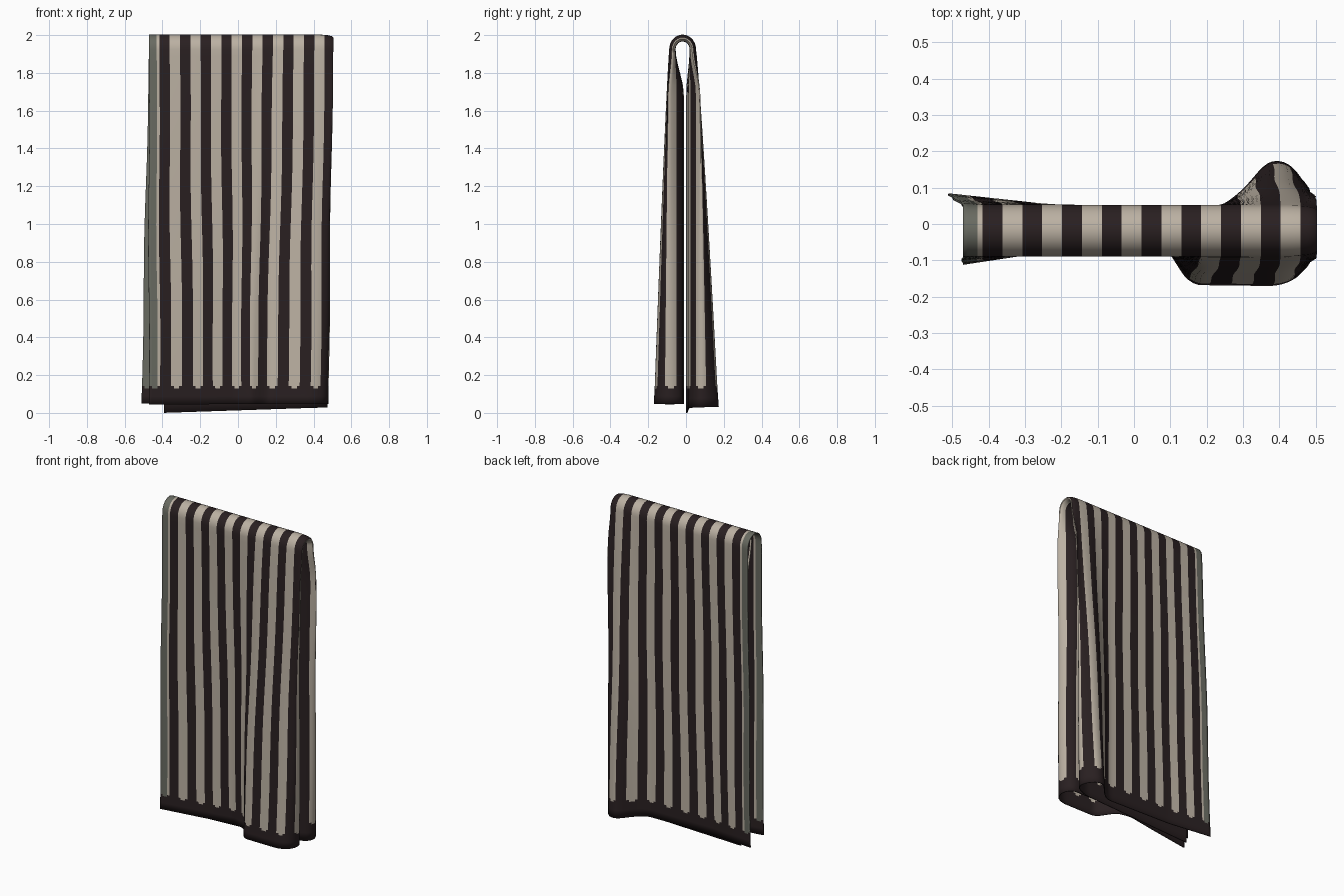
import bpy, bmesh, math

cube = bpy.data.objects.get("Cube")
if cube:
    bpy.data.objects.remove(cube, do_unlink=True)


def make_material(name, rgb):
    mat = bpy.data.materials.new(name)
    mat.use_nodes = True
    mat.diffuse_color = (*rgb, 1)
    mat.node_tree.nodes["Principled BSDF"].inputs["Base Color"].default_value = (*rgb, 1)
    return mat


CREAM, DARK, GREY = range(3)
materials = [make_material("cream_cloth", (0.50, 0.44, 0.365)),
             make_material("dark_brown_cloth", (0.022, 0.014, 0.015)),
             make_material("grey_edge_cloth", (0.14, 0.145, 0.12))]

# Cross-sections of the doubled cloth: (position around fold, x, y).
# Position runs 0 = open outer edge, 1 = side fold, 2 = open inner edge.
TOP = [(0, -.475, .068), (.93, .45, .068), (.98, .50, .062), (1, .512, .054),
       (1.02, .50, .045), (1.07, .45, .04), (2, -.43, .04)]
FRONT = [(0, -.475, -.11), (.25, -.21, -.07), (.47, -.005, -.035), (.58, .085, -.055),
         (.67, .155, -.165), (.9, .40, -.168), (.97, .46, -.14), (1.02, .482, -.08),
         (1.08, .45, -.02), (1.4, .12, -.014), (2, -.43, -.018)]
BACK = [(0, -.515, .082), (.3, -.22, .05), (.72, .24, .045), (.79, .30, .09),
        (.87, .37, .172), (.94, .425, .168), (1, .478, .10), (1.05, .465, .05),
        (1.13, .38, .015), (2, -.40, .004)]
AXIS_Y, ARCH_Z, HEM_Z = -.018, 1.925, .13


def lerp(a, b, t):
    return a + (b - a) * t


def smooth(t):
    t = max(0, min(1, t))
    return t * t * (3 - 2 * t)


def linear(keys, s):
    for a, b in zip(keys, keys[1:]):
        if s <= b[0]:
            t = (s - a[0]) / (b[0] - a[0])
            return lerp(a[1], b[1], t), lerp(a[2], b[2], t)
    return keys[-1][1:]


def section(keys, s):
    """Sample a section with softened corners."""
    pts = [linear(keys, s + k * .012) for k in (-2, -1, 0, 1, 2)]
    return sum(p[0] for p in pts) / 5, sum(p[1] for p in pts) / 5


def bottom_z(s, side):
    if side < 0:
        return lerp(.045, .05, s / 2)
    return lerp(.05, .03, s) if s < 1 else lerp(.03, 0, s - 1)


def hanging_point(s, t, side):
    """Point on the front (side -1) or back (side 1) panel, t = 0 at the arch."""
    x0, d = section(TOP, s)
    x1, y1 = section(FRONT if side < 0 else BACK, s)
    inner = smooth((s - .95) / .1)
    wy = lerp(t ** .85, smooth(t * 8), inner)
    x = lerp(x0, x1, t) + .004 * math.sin(t * 9 + s * 7) * math.sin(math.pi * t)
    y = lerp(AXIS_Y + side * d, y1, wy)
    low = bottom_z(s, side)
    hem_top = (ARCH_Z - HEM_Z) / ARCH_Z
    if t <= hem_top:
        z = lerp(ARCH_Z, HEM_Z, t / hem_top)
    else:
        z = lerp(HEM_Z, low, (t - hem_top) / (1 - hem_top))
    return x, y, z


def arch_point(s, angle):
    x, d = section(TOP, s)
    return x, AXIS_Y - d * math.cos(angle), ARCH_Z + 1.1 * d * math.sin(angle)


# Rows run from the front hem, over the arch, down to the back hem
hem_start = (ARCH_Z - HEM_Z) / ARCH_Z
down = [hem_start * (k / 26) ** 1.2 for k in range(26)]
down += [hem_start - .006, hem_start, lerp(hem_start, 1, .5), 1]
rows = [("hang", t, -1) for t in reversed(down)]
rows += [("arch", math.pi * k / 14, 0) for k in range(1, 14)]
rows += [("hang", t, 1) for t in down]
cols = [.0035 + .01375 * i for i in range(146)]

bm = bmesh.new()
grid = []
for kind, value, side in rows:
    grid.append([bm.verts.new(hanging_point(s, value, side) if kind == "hang"
                              else arch_point(s, value)) for s in cols])

last = len(rows) - 2
for r in range(last + 1):
    from_hem = min(r, last - r)
    for c in range(len(cols) - 1):
        face = bm.faces.new((grid[r][c], grid[r][c + 1], grid[r + 1][c + 1], grid[r + 1][c]))
        # Dark stripes and hem; pale stripes end in rounded tips
        band = c % 8
        tip = from_hem == 2 and band in (0, 3)
        if band >= 4 or from_hem < 2 or tip:
            face.material_index = DARK
        elif c < 3:
            face.material_index = GREY
        else:
            face.material_index = CREAM
bmesh.ops.recalc_face_normals(bm, faces=bm.faces[:])

mesh = bpy.data.meshes.new("folded_towel")
bm.to_mesh(mesh)
bm.free()
for mat in materials:
    mesh.materials.append(mat)
towel = bpy.data.objects.new("folded_towel", mesh)
bpy.context.collection.objects.link(towel)

# Thin cloth thickness
solid = towel.modifiers.new("cloth_thickness", "SOLIDIFY")
solid.thickness = .006
solid.offset = 0

bpy.context.view_layer.objects.active = towel
towel.select_set(True)
bpy.ops.object.shade_smooth_by_angle(angle=math.radians(50))
